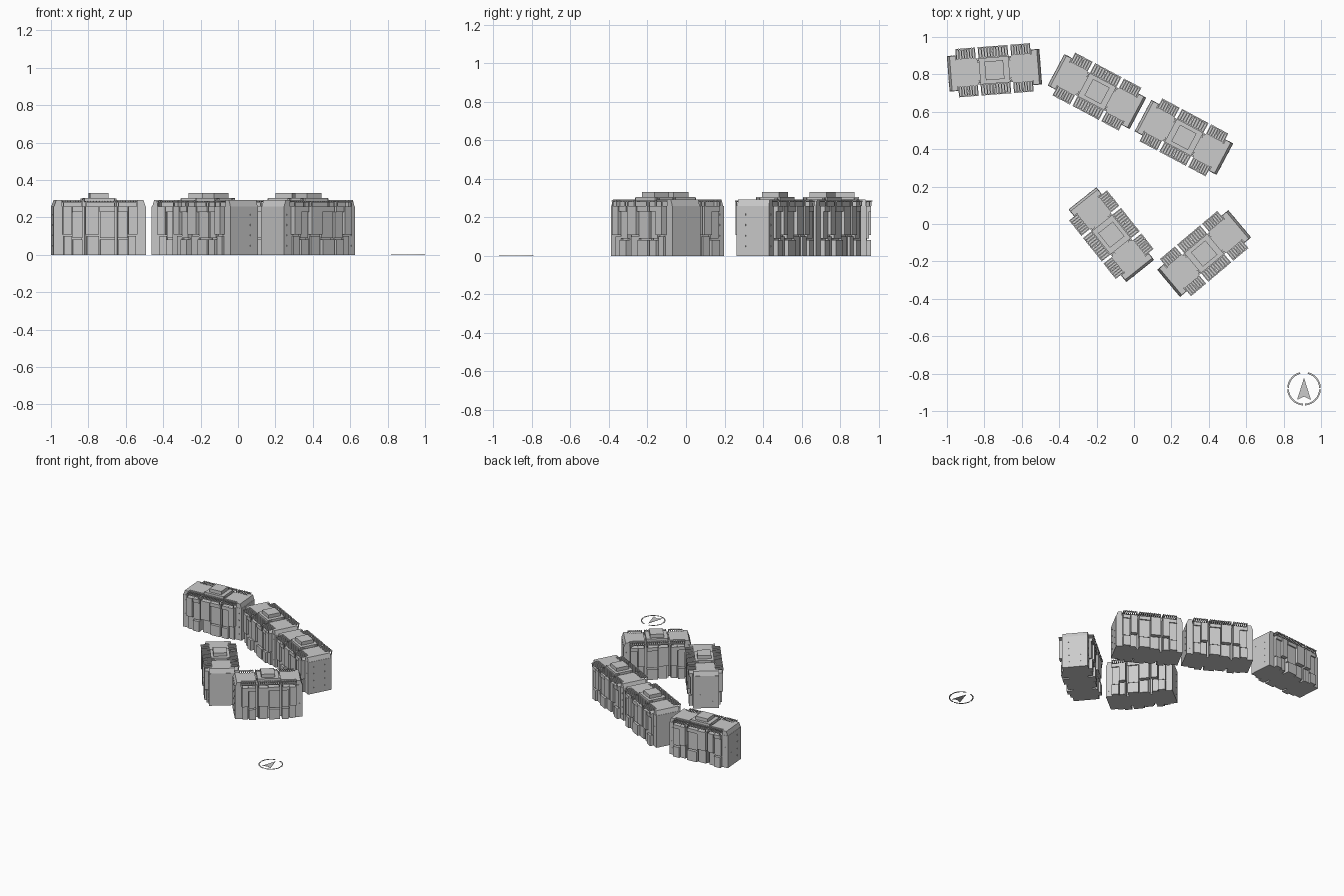
import bpy, bmesh
from math import radians, cos, sin, pi
from mathutils import Matrix, Vector

if "Cube" in bpy.data.objects:
    bpy.data.objects.remove(bpy.data.objects["Cube"])


def box(bm, x0, x1, y0, y1, z0, z1):
    """Axis-aligned box between two corners."""
    m = Matrix.Translation(((x0 + x1) / 2, (y0 + y1) / 2, (z0 + z1) / 2))
    m = m @ Matrix.Diagonal((abs(x1 - x0), abs(y1 - y0), abs(z1 - z0), 1))
    return bmesh.ops.create_cube(bm, size=1, matrix=m)["verts"]


def prism(bm, pts, z0, z1):
    """Extrude a flat outline upwards."""
    f = bm.faces.new([bm.verts.new((x, y, z0)) for x, y in pts])
    r = bmesh.ops.extrude_face_region(bm, geom=[f])
    for v in r["geom"]:
        if isinstance(v, bmesh.types.BMVert):
            v.co.z = z1
    bmesh.ops.recalc_face_normals(bm, faces=bm.faces)


def to_mesh(bm, name):
    me = bpy.data.meshes.new(name)
    bm.to_mesh(me)
    bm.free()
    return me


def place(me, name, loc=(0, 0, 0), rot=0):
    ob = bpy.data.objects.new(name, me)
    ob.location = loc
    ob.rotation_euler.z = rot
    bpy.context.collection.objects.link(ob)
    return ob


EAVE, ROOF = 0.258, 0.292
# three bays per long side: start, end, pergola slat count
BAYS = [(-0.2, -0.095, 7), (-0.08, 0.08, 10), (0.095, 0.2, 7)]


def walls():
    bm = bmesh.new()
    box(bm, -0.2, 0.2, -0.07, 0.07, 0, EAVE)           # recessed core
    for s in (-1, 1):
        box(bm, s * 0.2, s * 0.248, -0.095, 0.095, 0, EAVE)   # gable ends
    for x0, x1, n in BAYS:
        box(bm, x0, x1, -0.095, 0.095, 0, EAVE)
    return to_mesh(bm, "walls")


def bay_modules():
    """Stacked boxes of uneven depth stepping out of each facade."""
    bm = bmesh.new()
    for s in (-1, 1):
        for x0, x1, n in BAYS:
            a, b = (x0, x1) if s * (x0 + x1) >= 0 else (x1, x0)
            mid = a + (b - a) * 0.48
            g = (b - a) * 0.02
            box(bm, a, mid - g, 0, s * 0.127, 0.108, EAVE)
            box(bm, a + 3 * g, mid - g, 0, s * 0.108, 0, 0.1)
            box(bm, mid + g, b, 0, s * 0.112, 0.09, 0.23)
            box(bm, mid + g, b, 0, s * 0.122, 0, 0.083)
            box(bm, mid, b, 0, s * 0.122, 0.23, EAVE)
    return to_mesh(bm, "bay_modules")


def roof():
    bm = bmesh.new()
    box(bm, -0.1, 0.1, -0.062, 0.062, EAVE, 0.285)
    for s in (-1, 1):
        # wide end with a slightly sloped gable edge, narrow inner part
        vs = box(bm, s * 0.203, s * 0.246, -0.093, 0.093, EAVE, ROOF)
        for v in vs:
            if v.co.z > 0.28 and abs(v.co.x) > 0.23:
                v.co.x -= s * 0.012
        box(bm, s * 0.09, s * 0.203, -0.07, 0.07, EAVE, ROOF)
        # small vents beside the joints
        for t in (-1, 1):
            box(bm, s * 0.083, s * 0.091, t * 0.045, t * 0.062, 0.28, 0.3)
    box(bm, -0.08, 0.08, -0.07, 0.07, EAVE, 0.305)
    return to_mesh(bm, "roof")


def pergolas():
    bm = bmesh.new()
    for s in (-1, 1):
        for x0, x1, n in BAYS:
            for y in (0.072, 0.126):
                box(bm, x0, x1, s * (y - 0.003), s * (y + 0.003), 0.279, 0.285)
            for i in range(n + 1):
                x = x0 + 0.003 + (x1 - x0 - 0.006) * i / n
                box(bm, x - 0.003, x + 0.003, s * 0.069, s * 0.13, 0.283, 0.288)
            for x in (x0 + 0.003, x1 - 0.003):
                box(bm, x - 0.003, x + 0.003, s * 0.121, s * 0.126, EAVE, 0.28)
    return to_mesh(bm, "roof_pergolas")


def penthouse():
    bm = bmesh.new()
    box(bm, -0.05, 0.05, -0.05, 0.05, 0.3, 0.332)
    return to_mesh(bm, "roof_penthouse")


def windows():
    bm = bmesh.new()
    for s in (-1, 1):
        for z in (0.045, 0.1, 0.155, 0.21):
            for y in (-0.045, 0.045):
                box(bm, s * 0.247, s * 0.249, y - 0.004, y + 0.004, z, z + 0.009)
            for x in (-0.225, 0.225):
                box(bm, x - 0.004, x + 0.004, s * 0.094, s * 0.096, z, z + 0.009)
    return to_mesh(bm, "windows")


# five identical apartment blocks: x, y, heading
BLOCKS = [(-0.746, 0.822, 4.5), (-0.198, 0.708, -28), (0.267, 0.463, -28),
          (-0.121, -0.057, -51.5), (0.375, -0.158, 40)]
parts = [f() for f in (walls, bay_modules, roof, pergolas, penthouse, windows)]
for i, (x, y, a) in enumerate(BLOCKS, 1):
    for me in parts:
        place(me, f"block_{i}_{me.name}", (x, y, 0), radians(a))

# north arrow: broken ring with a notched pointer
bm = bmesh.new()
for start, end in ((14, 87), (93, 177), (183, 267), (273, 346)):
    ang = [radians(90 + start + (end - start) * k / 14) for k in range(15)]
    pts = [(0.09 * cos(t), 0.09 * sin(t)) for t in ang]
    pts += [(0.081 * cos(t), 0.081 * sin(t)) for t in reversed(ang)]
    prism(bm, pts, 0, 0.002)
place(to_mesh(bm, "compass_ring"), "compass_ring", (0.909, -0.88, 0))
bm = bmesh.new()
prism(bm, [(0, 0.058), (-0.037, -0.06), (0, -0.043), (0.037, -0.06)], 0, 0.002)
place(to_mesh(bm, "compass_pointer"), "compass_pointer", (0.909, -0.88, 0))
